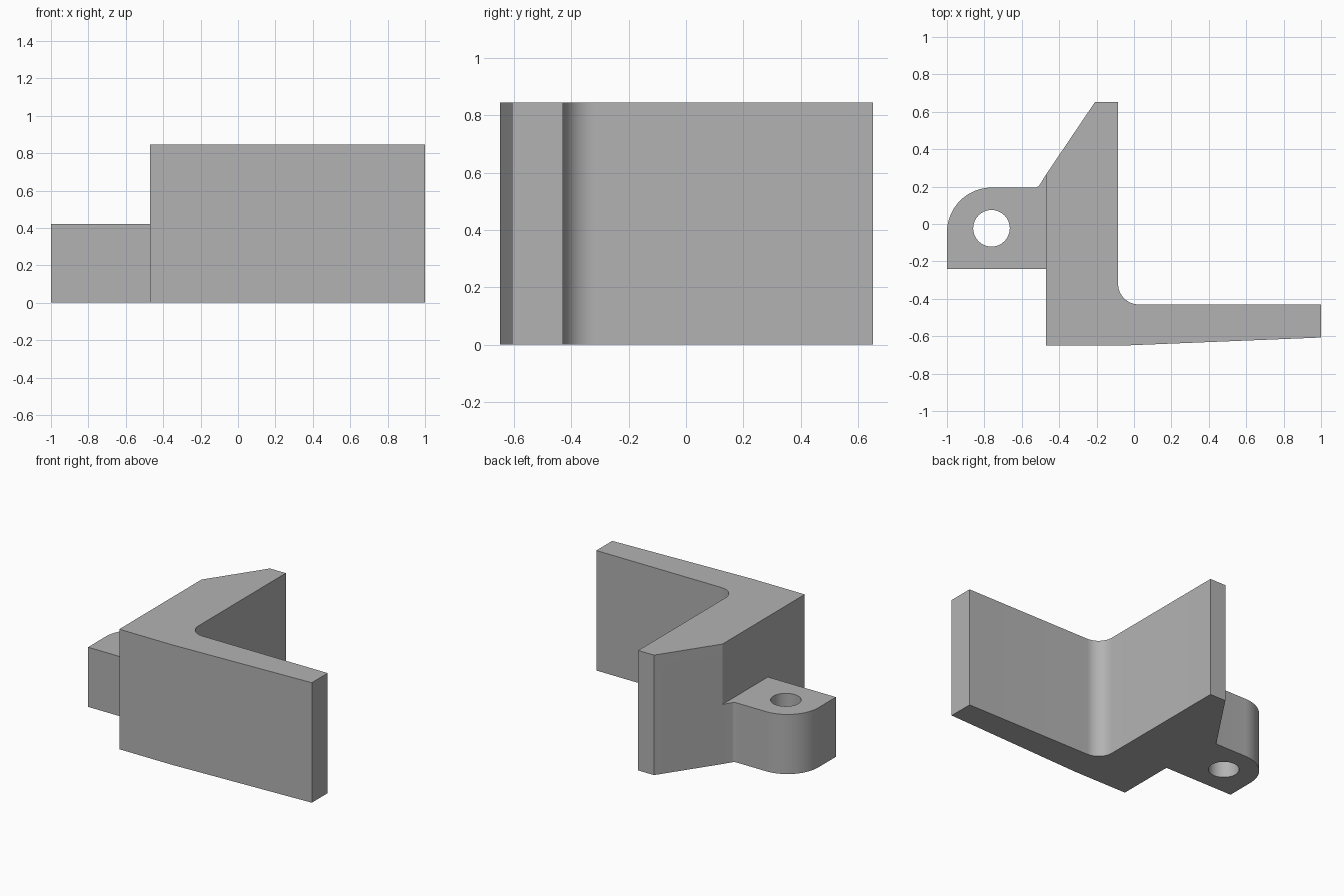
import bpy, bmesh
from math import cos, sin, radians

cube = bpy.data.objects.get("Cube")
if cube:
    bpy.data.objects.remove(cube)

grey = bpy.data.materials.new("plain grey")
grey.use_nodes = True
grey.diffuse_color = (0.45, 0.45, 0.45, 1)
grey.node_tree.nodes["Principled BSDF"].inputs["Base Color"].default_value = grey.diffuse_color


def arc(cx, cy, r, start, end, steps):
    angles = [radians(start + (end - start) * i / steps) for i in range(steps + 1)]
    return [(cx + r * cos(a), cy + r * sin(a)) for a in angles]


def prism(name, loops, height):
    """Fill the outline (further loops are holes) and raise it from the ground."""
    bm = bmesh.new()
    for loop in loops:
        verts = [bm.verts.new((x, y, 0)) for x, y in loop]
        for a, b in zip(verts, verts[1:] + verts[:1]):
            bm.edges.new((a, b))
    bmesh.ops.triangle_fill(bm, edges=bm.edges[:], use_beauty=True)
    raised = bmesh.ops.extrude_face_region(bm, geom=bm.faces[:], use_keep_orig=True)["geom"]
    bmesh.ops.translate(bm, vec=(0, 0, height),
                        verts=[v for v in raised if isinstance(v, bmesh.types.BMVert)])
    bmesh.ops.recalc_face_normals(bm, faces=bm.faces[:])
    mesh = bpy.data.meshes.new(name)
    bm.to_mesh(mesh)
    bm.free()
    mesh.materials.append(grey)
    obj = bpy.data.objects.new(name, mesh)
    bpy.context.collection.objects.link(obj)
    return obj


# Tall angled body: long tapered arm, filleted inner corner, chamfered upright
corner = (-0.47, 0.265)
body = prism("angle_bracket", [
    [(-0.47, -0.65), (-0.06, -0.65), (1, -0.607), (1, -0.43)]
    + arc(0.025, -0.32, 0.11, 270, 180, 12)
    + [(-0.085, 0.653), (-0.208, 0.653), corner]], 0.845)

# Low mounting lug with a rounded corner, small root fillet and bolt hole
lug = prism("mounting_lug", [
    [(-1, -0.24), (-0.4, -0.24), (-0.4, 0.2), corner]
    + arc(-0.53, 0.225, 0.03, -34, -90, 5)
    + arc(-0.76, -0.045, 0.24, 90, 180, 20),
    arc(-0.762, -0.023, 0.098, 0, 348.75, 31)], 0.42)

# Fuse the lug into the body
union = body.modifiers.new("fuse", 'BOOLEAN')
union.operation = 'UNION'
union.solver = 'EXACT'
union.object = lug
bpy.ops.object.select_all(action='DESELECT')
bpy.context.view_layer.objects.active = body
body.select_set(True)
bpy.ops.object.modifier_apply(modifier=union.name)
bpy.data.objects.remove(lug)
bpy.ops.object.shade_smooth_by_angle(angle=radians(25))
